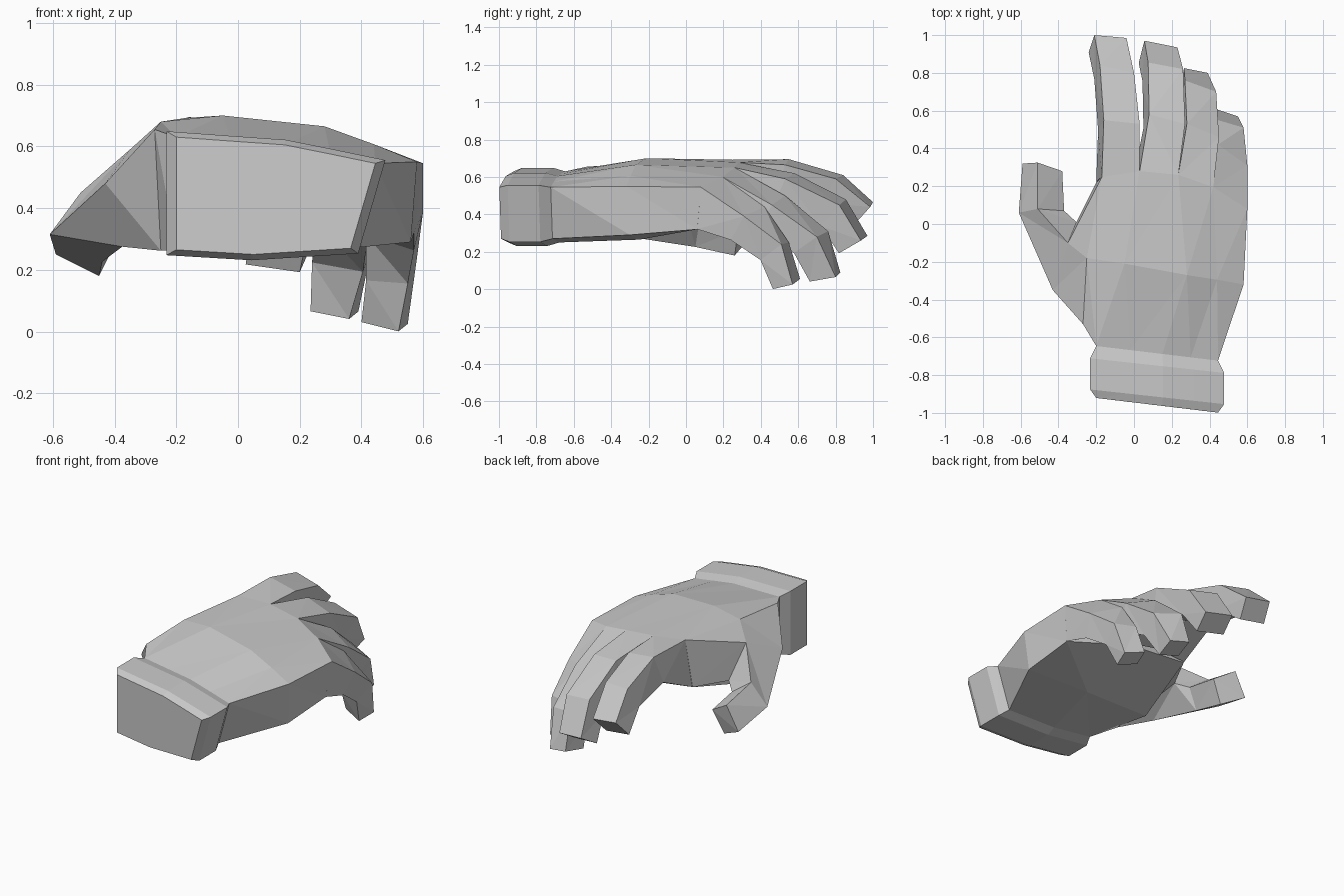
import bpy, bmesh
from math import sin, cos, radians
from mathutils import Vector

if "Cube" in bpy.data.objects:
    bpy.data.objects.remove(bpy.data.objects["Cube"])

grey = bpy.data.materials.new("plain_grey")
grey.use_nodes = True
COLOUR = (0.6, 0.6, 0.6, 1)
grey.diffuse_color = COLOUR
grey.node_tree.nodes["Principled BSDF"].inputs["Base Color"].default_value = COLOUR


def loft(name, rings):
    """Skin a row of matching cross-sections, cap both ends and merge repeated corners."""
    bm = bmesh.new()
    loops = [[bm.verts.new(p) for p in ring] for ring in rings]
    n = len(loops[0])
    for a, b in zip(loops, loops[1:]):
        for i in range(n):
            j = (i + 1) % n
            bm.faces.new((a[i], a[j], b[j], b[i]))
    bm.faces.new(loops[0][::-1])
    bm.faces.new(loops[-1])
    bmesh.ops.remove_doubles(bm, verts=bm.verts, dist=.0001)
    bmesh.ops.triangulate(bm, faces=bm.faces, quad_method="SHORT_EDGE")
    bmesh.ops.recalc_face_normals(bm, faces=bm.faces)
    mesh = bpy.data.meshes.new(name)
    bm.to_mesh(mesh)
    bm.free()
    mesh.materials.append(grey)
    obj = bpy.data.objects.new(name, mesh)
    bpy.context.collection.objects.link(obj)


# Wrist outline in x and z: five points over the back, three under the palm
WRIST = [(-.2, .63), (-.02, .617), (.15, .605), (.3, .575), (.445, .545),
         (.365, .27), (.05, .25), (-.2, .265)]


def wrist_ring(y, scale=1.0):
    """Wrist outline, slanted backwards across the hand."""
    cx, cz = .12, .44
    return [(cx + (x - cx) * scale, y - .12 * x, cz + (z - cz) * scale) for x, z in WRIST]


# Cuff: a band with chamfered rims
loft("cuff", [wrist_ring(-.945), wrist_ring(-.9, 1.1), wrist_ring(-.735, 1.1), wrist_ring(-.67)])

# Palm: wrist, middle of the hand, knuckle line
wrist = wrist_ring(-.67)
palm_middle = [(-.25, -.18, .68), (-.05, -.21, .7), (.28, -.27, .665), (.44, -.295, .607),
               (.58, -.32, .55), (.56, -.3, .29), (.15, -.25, .265), (-.3, -.25, .27)]
knuckles = [(-.17, .25, .692), (.03, .28, .678), (.235, .26, .65), (.42, .195, .6), (.6, .08, .545)]
palm_under = [(.57, .06, .32), (.2, .2, .37), (-.2, .22, .39)]
loft("palm", [wrist, palm_middle, knuckles + palm_under])

# Thumb: sections run outer, ridge, web, inner, under; repeated corners merge
top, bottom = wrist[0], wrist[-1]
ridge_root, ridge_bend, ridge_tip = (-.35, -.1, .59), (-.51, .08, .45), (-.51, .325, .4)
loft("thumb", [
    [top, top, top, bottom, bottom],
    [(-.27, -.53, .655), palm_middle[0], knuckles[0], palm_under[-1], (-.25, -.45, .262)],
    [(-.43, -.35, .48), ridge_root, ridge_root, (-.305, .01, .38), (-.375, -.27, .275)],
    [(-.61, .06, .315), ridge_bend, ridge_bend, (-.37, .07, .35), (-.44, .05, .226)],
    [(-.59, .32, .25), ridge_tip, ridge_tip, (-.38, .28, .32), (-.45, .26, .18)],
])


def finger(name, start, curl, depths, left, right):
    """Finger from its two top edges; depth leans further back towards the tip."""
    lefts, rights = [knuckles[start]] + left, [knuckles[start + 1]] + right
    rings = []
    for i, depth in enumerate(depths):
        lean = radians(5 + (curl - 5) * i / 3)
        down = Vector((-.03, -sin(lean) * depth, -cos(lean) * depth))
        l, r = Vector(lefts[i]), Vector(rights[i])
        rings.append([l, r, r + down, l + down])
    loft(name, rings)


finger("index_finger", 0, 42, (.3, .18, .15, .135),
       [(-.16, .55, .695), (-.18, .84, .61), (-.21, 1, .465)],
       [(.03, .53, .665), (0, .8, .59), (-.04, .985, .44)])
finger("middle_finger", 1, 60, (.29, .18, .15, .135),
       [(.08, .58, .62), (.075, .855, .48), (.055, .97, .285)],
       [(.27, .53, .59), (.26, .82, .45), (.23, .935, .26)])
finger("ring_finger", 2, 80, (.26, .17, .15, .14),
       [(.28, .53, .5), (.27, .76, .31), (.265, .825, .09)],
       [(.45, .46, .45), (.435, .7, .28), (.39, .8, .065)])
finger("little_finger", 3, 77, (.225, .145, .14, .108),
       [(.445, .42, .44), (.445, .55, .25), (.43, .61, .055)],
       [(.6, .31, .39), (.58, .51, .24), (.55, .57, .025)])
